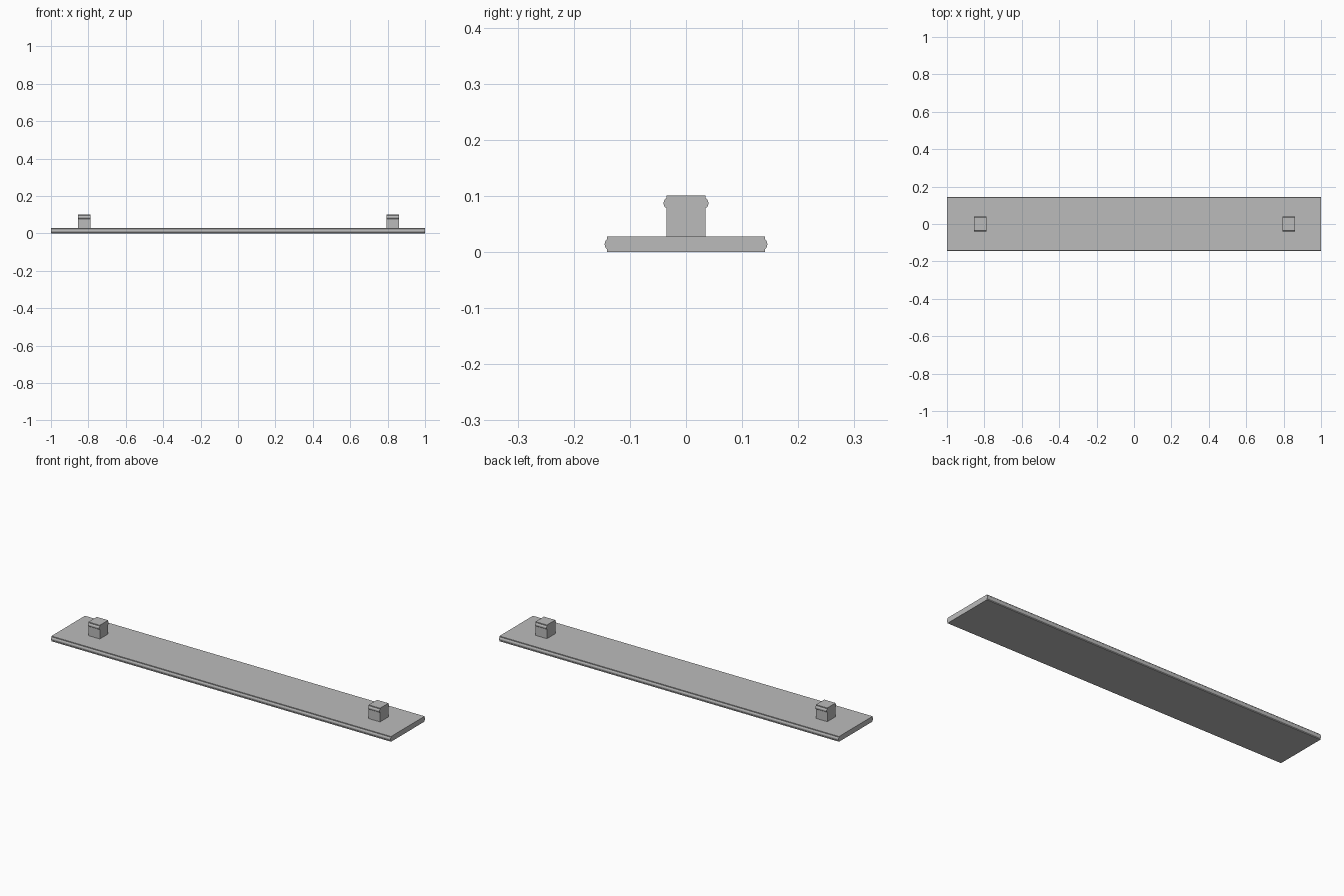
import bpy
import bmesh
import math

if "Cube" in bpy.data.objects:
    bpy.data.objects.remove(bpy.data.objects["Cube"], do_unlink=True)

# Single plain grey plastic
GREY = (0.5, 0.5, 0.5, 1)
grey = bpy.data.materials.new("grey")
grey.use_nodes = True
grey.diffuse_color = GREY
grey.node_tree.nodes["Principled BSDF"].inputs["Base Color"].default_value = GREY


def ridged_bar(name, x, length, half_y, z0, z1, ridge_z, ridge_h, ridge_out, steps=6):
    """Extrude along x a rectangle with a rounded ridge on both long sides."""
    radius = (ridge_h ** 2 + ridge_out ** 2) / (2 * ridge_out)
    sweep = math.asin(ridge_h / radius)
    side = [(half_y, z0)]
    for i in range(steps + 1):
        a = sweep * (2 * i / steps - 1)
        side.append((half_y + ridge_out - radius + radius * math.cos(a),
                     ridge_z + radius * math.sin(a)))
    side.append((half_y, z1))
    profile = side + [(-y, z) for y, z in reversed(side)]

    bm = bmesh.new()
    face = bm.faces.new([bm.verts.new((x - length / 2, y, z)) for y, z in profile])
    ext = bmesh.ops.extrude_face_region(bm, geom=[face])
    moved = [v for v in ext["geom"] if isinstance(v, bmesh.types.BMVert)]
    bmesh.ops.translate(bm, vec=(length, 0, 0), verts=moved)
    bmesh.ops.recalc_face_normals(bm, faces=bm.faces)
    mesh = bpy.data.meshes.new(name)
    bm.to_mesh(mesh)
    bm.free()
    mesh.materials.append(grey)
    obj = bpy.data.objects.new(name, mesh)
    bpy.context.collection.objects.link(obj)
    bpy.ops.object.select_all(action="DESELECT")
    obj.select_set(True)
    bpy.context.view_layer.objects.active = obj
    bpy.ops.object.shade_smooth_by_angle(angle=math.radians(25))


# Long flat plate with a rounded ridge along each long edge
ridged_bar("plate", 0, 2, 0.141, 0, 0.028, 0.014, 0.009, 0.004)

# Clip posts near both ends, with snap ridges near the top
for name, x in (("right_clip", -0.823), ("left_clip", 0.828)):
    ridged_bar(name, x, 0.067, 0.035, 0.027, 0.101, 0.087, 0.009, 0.005)
